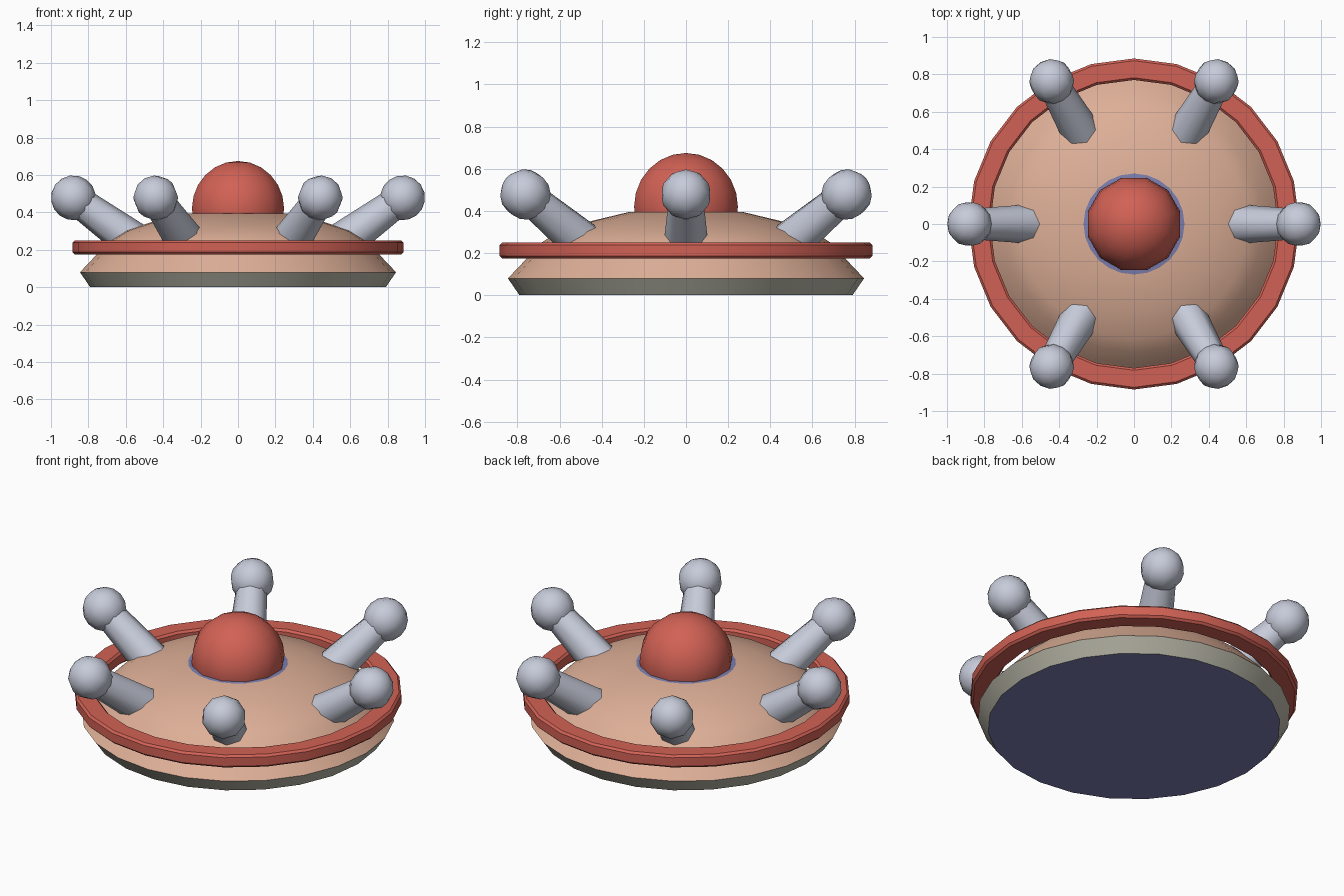
import bpy, bmesh, math
from mathutils import Vector, Matrix

if "Cube" in bpy.data.objects:
    bpy.data.objects.remove(bpy.data.objects["Cube"])


def material(name, rgb):
    m = bpy.data.materials.new(name)
    m.diffuse_color = (*rgb, 1)
    m.use_nodes = True
    m.node_tree.nodes["Principled BSDF"].inputs["Base Color"].default_value = m.diffuse_color
    return m


PEACH = material("peach hull", (0.73, 0.43, 0.31))
RED = material("red trim", (0.64, 0.12, 0.09))
SILVER = material("silver", (0.57, 0.60, 0.70))
BLUE = material("dusty blue", (0.20, 0.21, 0.43))
STONE = material("stone grey", (0.48, 0.47, 0.39))


def finish(bm, name, mats, angle=40):
    bmesh.ops.recalc_face_normals(bm, faces=bm.faces)
    me = bpy.data.meshes.new(name)
    bm.to_mesh(me)
    bm.free()
    for m in mats:
        me.materials.append(m)
    ob = bpy.data.objects.new(name, me)
    bpy.context.collection.objects.link(ob)
    bpy.ops.object.select_all(action='DESELECT')
    ob.select_set(True)
    bpy.context.view_layer.objects.active = ob
    bpy.ops.object.shade_smooth_by_angle(angle=math.radians(angle))
    return ob


def lathe(profile, sides, closed=False):
    """Turn an (r, z) profile around z; open profiles get flat end caps."""
    bm = bmesh.new()
    rings = []
    for r, z in profile:
        rings.append([bm.verts.new((r * math.cos(2 * math.pi * i / sides),
                                    r * math.sin(2 * math.pi * i / sides), z))
                      for i in range(sides)])
    pairs = list(zip(rings, rings[1:]))
    if closed:
        pairs.append((rings[-1], rings[0]))
    else:
        bm.faces.new(rings[0])
        bm.faces.new(rings[-1])
    for a, b in pairs:
        for i in range(sides):
            j = (i + 1) % sides
            bm.faces.new((a[i], a[j], b[j], b[i]))
    return bm


# Saucer hull: grey skirt, peach shell, blue flat top and underside
bm = lathe([(0.79, 0), (0.845, 0.08), (0.755, 0.175), (0.685, 0.25),
            (0.61, 0.30), (0.45, 0.352), (0.27, 0.395)], 24)
for f in bm.faces:
    z = f.calc_center_median().z
    if len(f.verts) > 4:
        f.material_index = 2
    elif z < 0.08:
        f.material_index = 1
finish(bm, "saucer_hull", [PEACH, STONE, BLUE])

# Floating chamfered ring around the hull
c = 0.012
r0, r1, z0, z1 = 0.77, 0.885, 0.175, 0.25
finish(lathe([(r0, z0 + c), (r0 + c, z0), (r1 - c, z0), (r1, z0 + c),
              (r1, z1 - c), (r1 - c, z1), (r0 + c, z1), (r0, z1 - c)],
             24, closed=True), "outer_ring", [RED], 30)

# Central dome
bm = bmesh.new()
bmesh.ops.create_uvsphere(bm, u_segments=12, v_segments=12, radius=0.255,
                          matrix=Matrix.Translation((0, 0, 0.42)) @ Matrix.Rotation(math.radians(15), 4, 'Z'))
finish(bm, "dome", [RED])

# Six tapered posts leaning outward, each with a ball on its end
tilt = math.radians(36)
axis = Vector((math.cos(tilt), 0, math.sin(tilt)))
ball = Vector((0.88, 0, 0.478))
length = 0.42
for k in range(6):
    spin = Matrix.Rotation(k * math.pi / 3, 4, 'Z')
    turn = axis.to_track_quat('Z', 'Y').to_matrix().to_4x4()
    bm = bmesh.new()
    bmesh.ops.create_cone(bm, cap_ends=True, segments=8, radius1=0.107, radius2=0.08, depth=length,
                          matrix=spin @ Matrix.Translation(ball - axis * length / 2) @ turn)
    finish(bm, f"post_{k + 1}", [SILVER], 50)
    bm = bmesh.new()
    bmesh.ops.create_uvsphere(bm, u_segments=10, v_segments=8, radius=0.12,
                              matrix=spin @ Matrix.Translation(ball) @ turn)
    finish(bm, f"post_ball_{k + 1}", [SILVER], 50)
